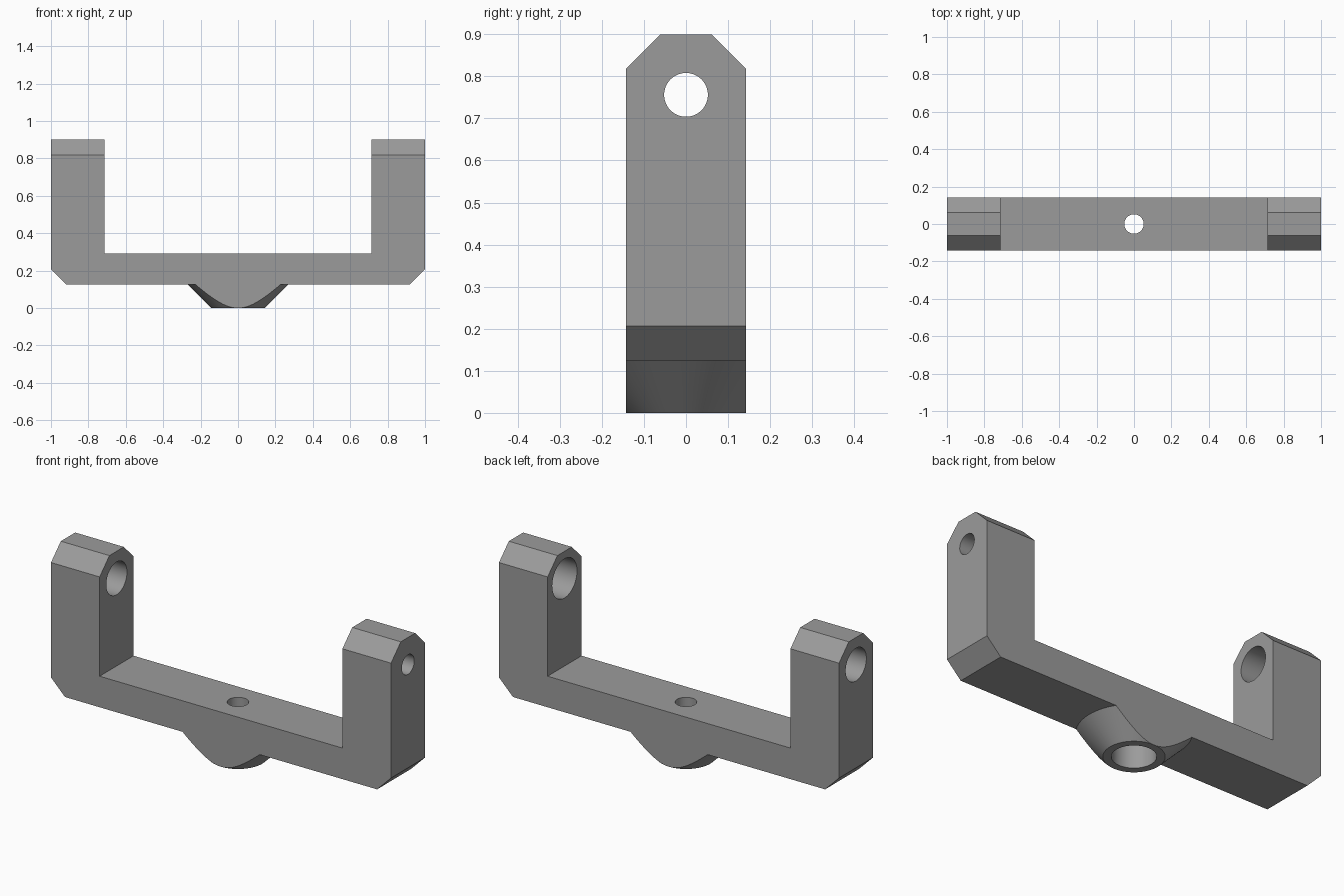
import bpy, bmesh, math
from mathutils import Matrix, Vector

if "Cube" in bpy.data.objects:
    bpy.data.objects.remove(bpy.data.objects["Cube"])

HALF_DEPTH = 0.1425   # bracket half width in y
CHAMFER = 0.082
UNDERSIDE = 0.125     # underside of the crossbar
PIN_Z = 0.756         # height of the arm holes

grey = bpy.data.materials.new("mid grey")
grey.diffuse_color = (0.33, 0.33, 0.33, 1)
grey.use_nodes = True
grey.node_tree.nodes["Principled BSDF"].inputs["Base Color"].default_value = grey.diffuse_color


def make_object(name, bm):
    bmesh.ops.recalc_face_normals(bm, faces=bm.faces)
    mesh = bpy.data.meshes.new(name)
    bm.to_mesh(mesh)
    bm.free()
    mesh.materials.append(grey)
    obj = bpy.data.objects.new(name, mesh)
    bpy.context.collection.objects.link(obj)
    return obj


def prism(name, points, offset):
    """Extrude a closed 3D outline along offset."""
    bm = bmesh.new()
    face = bm.faces.new([bm.verts.new(p) for p in points])
    new = bmesh.ops.extrude_face_region(bm, geom=[face])["geom"]
    verts = [v for v in new if isinstance(v, bmesh.types.BMVert)]
    bmesh.ops.translate(bm, verts=verts, vec=offset)
    return make_object(name, bm)


def cone(name, start, end, r1, r2, sides=64):
    """Round solid from start (radius r1) to end (radius r2)."""
    a, b = Vector(start), Vector(end)
    rot = Vector((0, 0, 1)).rotation_difference(b - a).to_matrix().to_4x4()
    bm = bmesh.new()
    bmesh.ops.create_cone(bm, cap_ends=True, segments=sides, radius1=r1, radius2=r2,
                          depth=(b - a).length,
                          matrix=Matrix.Translation((a + b) / 2) @ rot)
    return make_object(name, bm)


def combine(target, tool, operation):
    mod = target.modifiers.new(operation.lower(), 'BOOLEAN')
    mod.operation = operation
    mod.solver = 'EXACT'
    mod.object = tool
    bpy.context.view_layer.objects.active = target
    bpy.ops.object.modifier_apply(modifier=mod.name)
    bpy.data.objects.remove(tool, do_unlink=True)


# U-shaped body with chamfered lower corners
right = [(1 - CHAMFER, UNDERSIDE), (1, UNDERSIDE + CHAMFER), (1, 0.9), (0.714, 0.9), (0.714, 0.29)]
outline = right + [(-x, z) for x, z in reversed(right)]
bracket = prism("bracket", [(x, -0.4, z) for x, z in outline], (0, 0.8, 0))

# Conical boss under the crossbar
boss = cone("boss", (0, 0, 0), (0, 0, 0.2), 0.143, 0.343, 96)
combine(bracket, boss, 'UNION')

# Trim to the side profile: flat sides, chamfered arm tops
d = HALF_DEPTH
side = [(-d, -0.2), (d, -0.2), (d, 0.9 - CHAMFER), (d - CHAMFER, 0.9 ),
        (-d + CHAMFER, 0.9), (-d, 0.9 - CHAMFER)]
trim = prism("side_trim", [(-1.2, y, z) for y, z in side], (2.4, 0, 0))
combine(bracket, trim, 'INTERSECT')

# Holes: (start, end, radius)
holes = [
    ((-1.1, 0, PIN_Z), (-0.6, 0, PIN_Z), 0.087),   # plain hole in left arm
    ((0.6, 0, PIN_Z), (1.1, 0, PIN_Z), 0.052),     # narrow hole in right arm
    ((0.6, 0, PIN_Z), (0.918, 0, PIN_Z), 0.104),   # wide inner bore in right arm
    ((0, 0, -0.1), (0, 0, 0.4), 0.052),            # narrow hole in crossbar
    ((0, 0, -0.1), (0, 0, 0.205), 0.104),          # wide bore from below
]
for start, end, radius in holes:
    combine(bracket, cone("bore", start, end, radius, radius), 'DIFFERENCE')

# Smooth the round surfaces, keep the edges crisp
bpy.ops.object.select_all(action='DESELECT')
bracket.select_set(True)
bpy.context.view_layer.objects.active = bracket
bpy.ops.object.shade_smooth_by_angle(angle=math.radians(30))
